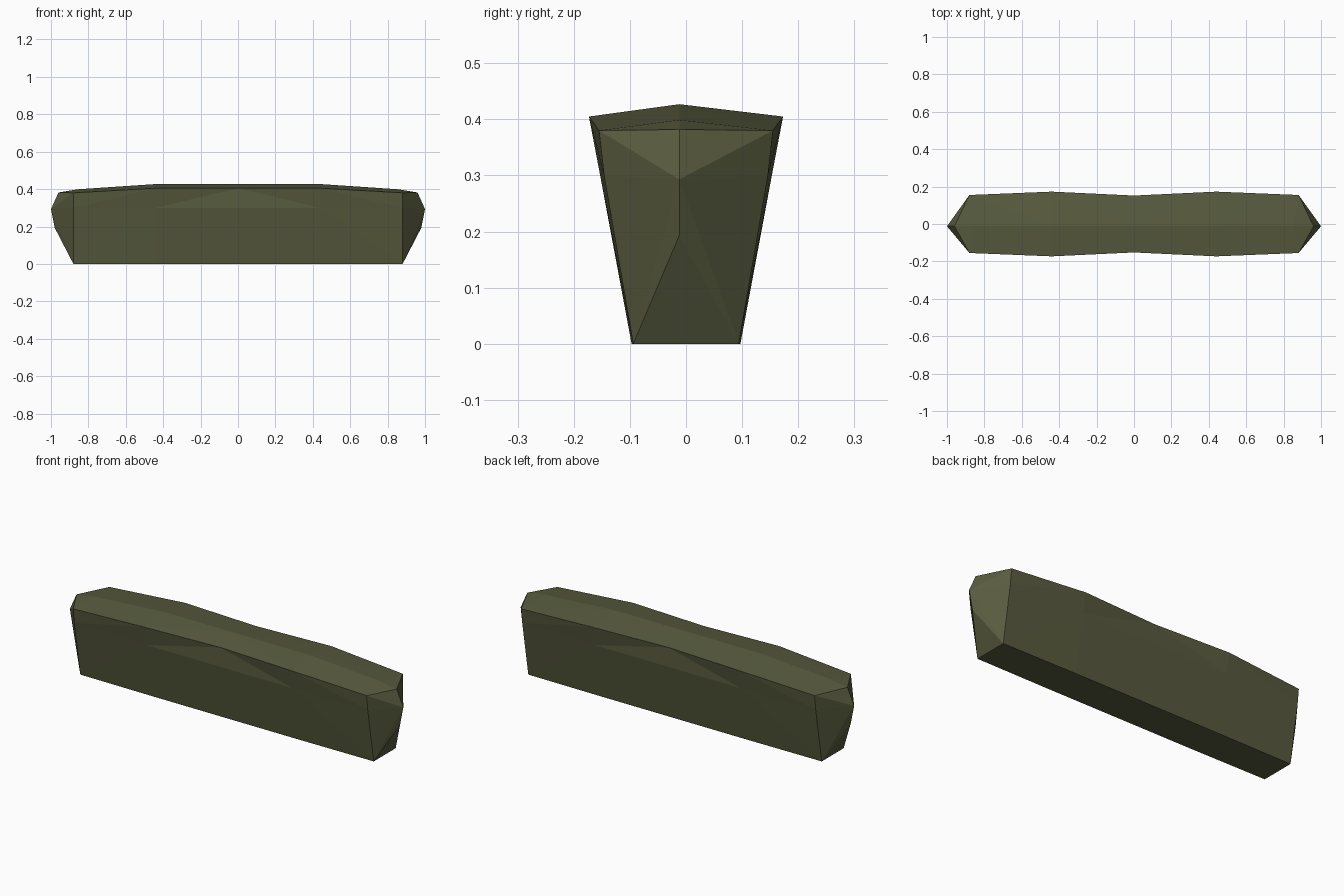
import bpy, bmesh

if "Cube" in bpy.data.objects:
    bpy.data.objects.remove(bpy.data.objects["Cube"])

# Olive leaf colour
mat = bpy.data.materials.new("olive green")
mat.diffuse_color = (0.098, 0.105, 0.049, 1)
mat.use_nodes = True
mat.node_tree.nodes["Principled BSDF"].inputs["Base Color"].default_value = mat.diffuse_color

bm = bmesh.new()

# Cross-sections along the hedge: x, base half width, mid half width, top half width, top z, ridge z
half = [(0.0, 0.097, 0.153, 0.152, 0.405, 0.427),
        (0.44, 0.097, 0.153, 0.173, 0.405, 0.427),
        (0.88, 0.094, 0.146, 0.155, 0.38, 0.399)]
stations = [(-s[0], *s[1:]) for s in half[:0:-1]] + half


def ring(x, b, m, t, zt, zr):
    rx = x * 0.975 if abs(x) > 0.8 else x
    pts = [(x, -b, 0), (x, -m, 0.3), (x, -t, zt), (rx, -0.012, zr),
           (x, t, zt), (x, m, 0.3), (x, b, 0)]
    return [bm.verts.new(p) for p in pts]


rings = [ring(*s) for s in stations]

# Side, top and bottom skin, split so the waist dents in below the rim
for i in range(4):
    outer, inner = (rings[i], rings[i + 1]) if i < 2 else (rings[i + 1], rings[i])
    for k in range(6):
        lo, hi = (k, k + 1) if k < 3 else (k + 1, k)
        bm.faces.new((outer[lo], inner[lo], inner[hi]))
        bm.faces.new((outer[lo], inner[hi], outer[hi]))
    bm.faces.new((outer[0], inner[0], inner[6], outer[6]))

# Pointed ends
for r, s in ((rings[0], -1), (rings[-1], 1)):
    t1, t2, t3 = [bm.verts.new((s * x, -0.012, z))
                  for x, z in ((0.96, 0.382), (1.0, 0.293), (0.98, 0.193))]
    for base, mid, top in ((r[0], r[1], r[2]), (r[6], r[5], r[4])):
        bm.faces.new((r[3], top, t1))
        bm.faces.new((top, t1, t2))
        bm.faces.new((top, mid, t2))
        bm.faces.new((mid, base, t2))
        bm.faces.new((base, t3, t2))
    bm.faces.new((r[0], r[6], t3))

bmesh.ops.recalc_face_normals(bm, faces=bm.faces[:])
mesh = bpy.data.meshes.new("hedge")
bm.to_mesh(mesh)
bm.free()
mesh.materials.append(mat)
obj = bpy.data.objects.new("hedge", mesh)
bpy.context.collection.objects.link(obj)
